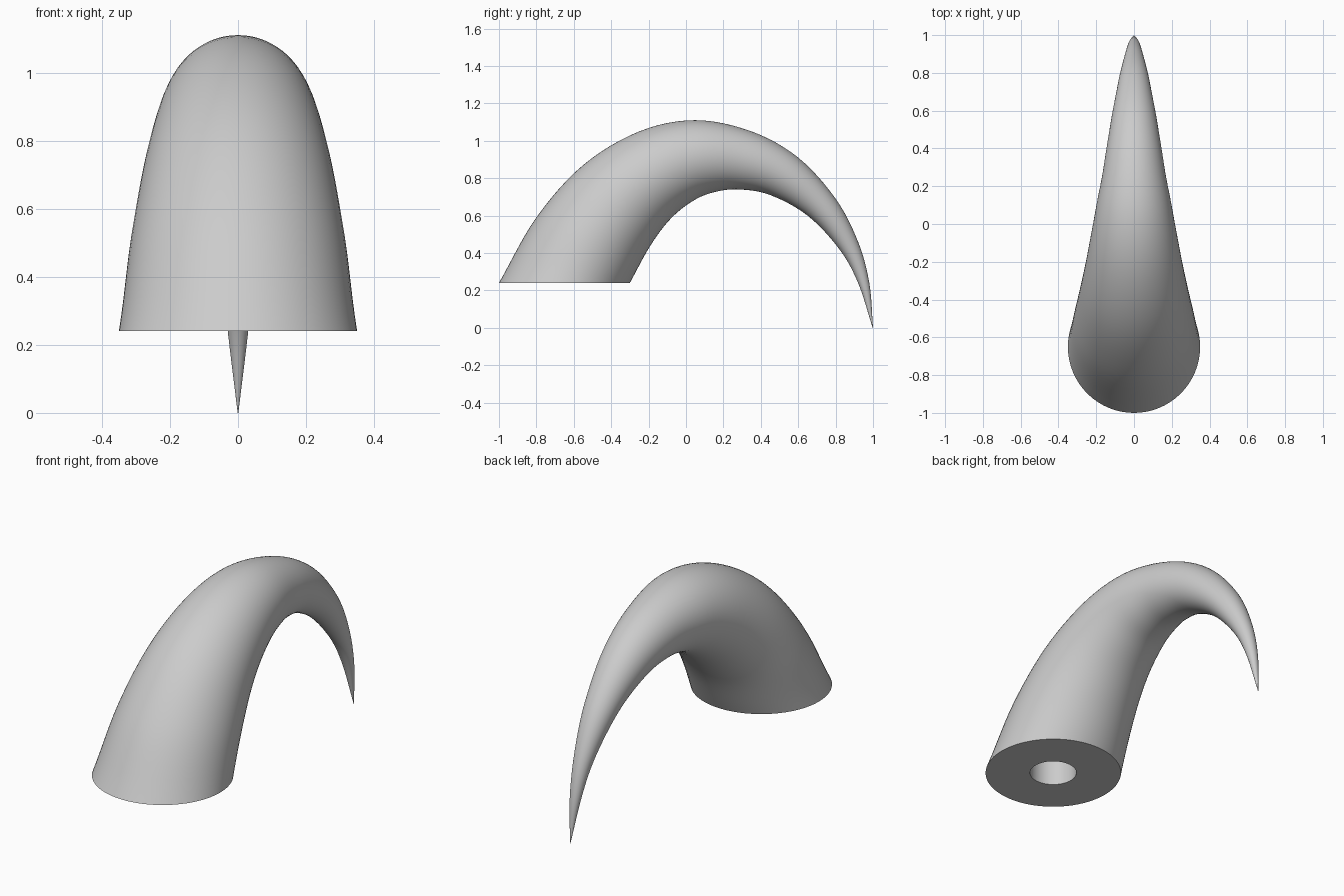
import bpy, bmesh, math
from mathutils import Vector

cube = bpy.data.objects.get("Cube")
if cube:
    bpy.data.objects.remove(cube, do_unlink=True)

SIDES, STEPS = 64, 6

# Matching points (y, z) on the outer and inner side of the curve
OUTER = [(-1, .24), (-.8, .59), (-.55, .87), (-.25, 1.05), (.05, 1.11), (.35, 1.05),
         (.6, .91), (.8, .69), (.92, .46), (.98, .24), (1, 0)]
INNER = [(-.3, .24), (-.19, .44), (-.08, .585), (.04, .68), (.15, .725), (.28, .74),
         (.45, .71), (.65, .6), (.82, .42), (.92, .24), (.998, 0)]


def spline(points):
    """Smooth curve through all points."""
    p = [Vector(q) for q in points]
    p = [2 * p[0] - p[1]] + p + [2 * p[-1] - p[-2]]
    out = []
    for a, b, c, d in zip(p, p[1:], p[2:], p[3:]):
        for i in range(STEPS):
            t = i / STEPS
            out.append(b + (c - a) * t / 2 + (2 * a - 5 * b + 4 * c - d) * t * t / 2
                       + (3 * b - a - 3 * c + d) * t ** 3 / 2)
    return out + [p[-2]]


def ring(bm, a, b):
    """Circle whose diameter runs from a to b in the side plane."""
    mid, half = (a + b) / 2, (a - b) / 2
    verts = []
    for i in range(SIDES):
        ang = math.tau * i / SIDES
        q = mid + half * math.cos(ang)
        verts.append(bm.verts.new((half.length * math.sin(ang), q.x, q.y)))
    return verts


def bridge(bm, r1, r2):
    for i in range(SIDES):
        j = (i + 1) % SIDES
        bm.faces.new((r1[i], r1[j], r2[j], r2[i]))


bm = bmesh.new()

# Tapering curved body, closed at the tip
rings = [ring(bm, a, b) for a, b in zip(spline(OUTER), spline(INNER))]
for r1, r2 in zip(rings, rings[1:]):
    bridge(bm, r1, r2)
bm.faces.new(rings[-1])

# Flat base with a round blind hole
mouth = ring(bm, Vector((-.77, .24)), Vector((-.53, .24)))
bottom = ring(bm, Vector((-.77, .52)), Vector((-.53, .52)))
bridge(bm, rings[0], mouth)
bridge(bm, mouth, bottom)
bm.faces.new(bottom)

bmesh.ops.recalc_face_normals(bm, faces=bm.faces)
mesh = bpy.data.meshes.new("curved_horn")
bm.to_mesh(mesh)
bm.free()
horn = bpy.data.objects.new("curved_horn", mesh)
bpy.context.collection.objects.link(horn)

# Single plain colour
mat = bpy.data.materials.new("light_grey")
mat.use_nodes = True
colour = (.6, .6, .6, 1)
mat.diffuse_color = colour
mat.node_tree.nodes["Principled BSDF"].inputs["Base Color"].default_value = colour
mesh.materials.append(mat)

bpy.ops.object.select_all(action='DESELECT')
horn.select_set(True)
bpy.context.view_layer.objects.active = horn
bpy.ops.object.shade_smooth_by_angle(angle=math.radians(40))
